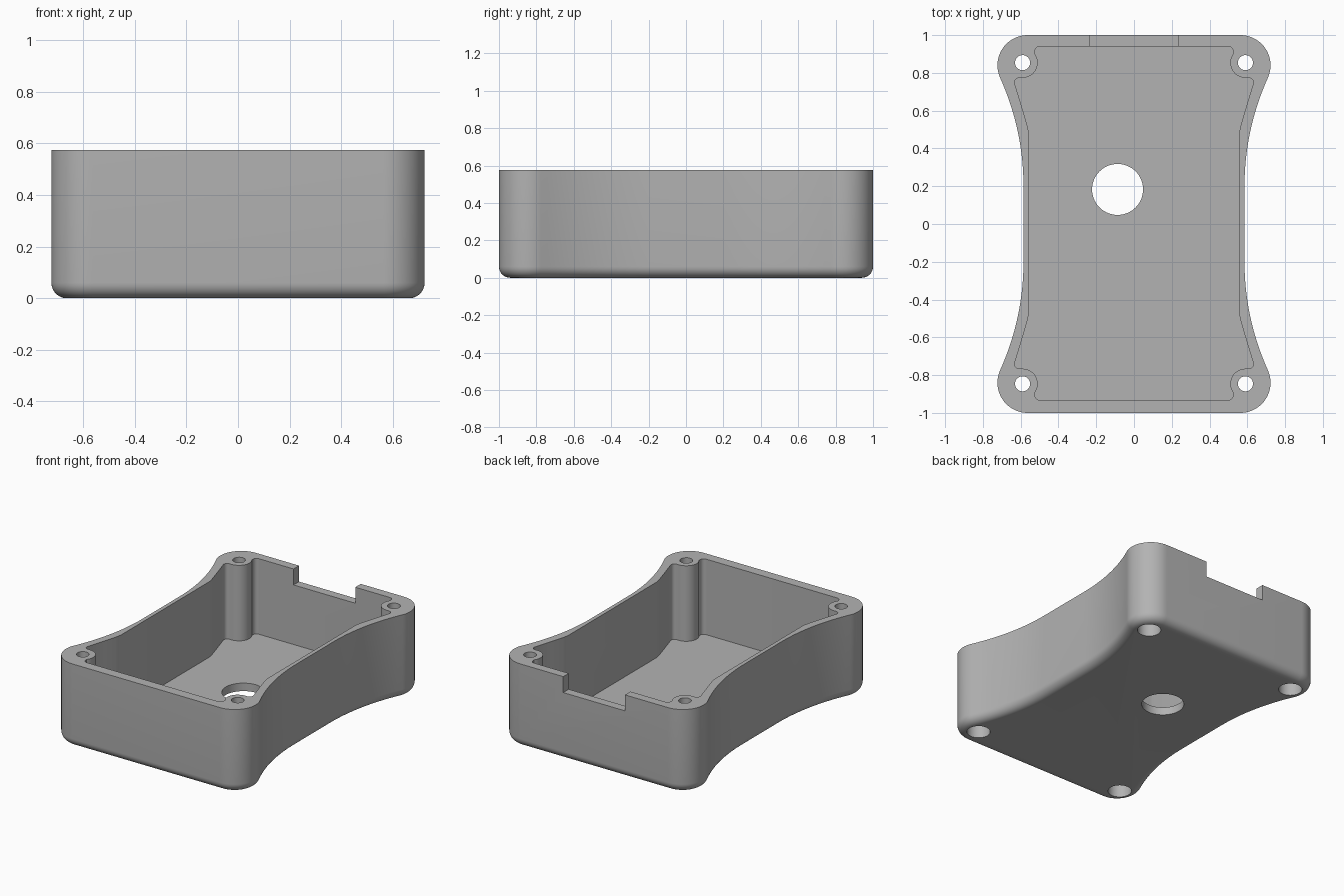
import bpy, bmesh
from math import sin, cos, radians, pi
from mathutils import Vector

if "Cube" in bpy.data.objects:
    bpy.data.objects.remove(bpy.data.objects["Cube"])

HEIGHT, FLOOR, FILLET = 0.575, 0.055, 0.06

grey = bpy.data.materials.new("plain_grey")
grey.use_nodes = True
COLOUR = (0.45, 0.45, 0.45, 1)
grey.diffuse_color = COLOUR
grey.node_tree.nodes["Principled BSDF"].inputs["Base Color"].default_value = COLOUR


def arc(cx, cy, r, start, end, steps):
    angles = [radians(start + (end - start) * i / steps) for i in range(steps + 1)]
    return [(cx + r * cos(a), cy + r * sin(a)) for a in angles]


def mirror_quarter(quarter, shift=0):
    """Repeat a quarter outline, running from back to side, in all four corners."""
    half = quarter + [(x, -y) for x, y in reversed(quarter)]
    full = half + [(-x, -y) for x, y in half]
    return [Vector((x, y + shift)) for x, y in reversed(full)]


def inset(loop, d):
    """Move a counter-clockwise outline inwards along its normals."""
    result = []
    for i, p in enumerate(loop):
        t = (loop[(i + 1) % len(loop)] - p).normalized() + (p - loop[i - 1]).normalized()
        t.normalize()
        result.append(p + d * Vector((-t.y, t.x)))
    return result


def loft(name, rings):
    """Solid from a list of (outline, height) with closed ends."""
    bm = bmesh.new()
    loops = [[bm.verts.new((p[0], p[1], z)) for p in loop] for loop, z in rings]
    for low, high in zip(loops, loops[1:]):
        for i in range(len(low)):
            j = (i + 1) % len(low)
            bm.faces.new((low[i], low[j], high[j], high[i]))
    bm.faces.new(list(reversed(loops[0])))
    bm.faces.new(loops[-1])
    bmesh.ops.recalc_face_normals(bm, faces=bm.faces)
    mesh = bpy.data.meshes.new(name)
    bm.to_mesh(mesh)
    bm.free()
    mesh.materials.append(grey)
    obj = bpy.data.objects.new(name, mesh)
    bpy.context.collection.objects.link(obj)
    return obj


def cylinder(x, y, r, z0, z1, sides=48):
    ring = arc(x, y, r, 0, 360 * (sides - 1) / sides, sides - 1)
    return loft("hole_cutter", [(ring, z0), (ring, z1)])


# Outer shell: round corners, waisted sides, rounded bottom edge
corner = arc(0.563, 0.84, 0.16, 90, -24, 24)
a, b, c = Vector(corner[-1]), Vector((0.585, 0.497)), Vector((0.585, 0.2))
waist = []
for i in range(1, 17):
    t = i / 16
    waist.append(tuple(a * (1 - t) ** 2 + b * 2 * t * (1 - t) + c * t * t))
outline = mirror_quarter(corner + waist)
rings = []
for i in range(9):
    w = i / 8 * pi / 2
    rings.append((inset(outline, FILLET * (1 - sin(w))), FILLET * (1 - cos(w))))
rings.append((outline, HEIGHT))
case = loft("enclosure_base", rings)

# Cavity outline that leaves a screw post in each corner
pocket = arc(0.497, 0.936, 0, 0, 0, 1)[:1]
pocket += arc(0.5, 0.911, 0.025, 75, 0, 5)
pocket += arc(0.59, 0.85, 0.08, 142, 270, 20)
pocket += arc(0.607, 0.745, 0.025, 80, -15, 6)
pocket += [(0.592, 0.61), (0.567, 0.525), (0.558, 0.485)]
cavity = mirror_quarter(pocket, 0.004)
cutters = [loft("cavity_cutter", [(cavity, FLOOR), (cavity, HEIGHT + 0.1)])]

# Screw holes with wide bores from below
for sx in (-1, 1):
    for sy in (-1, 1):
        x, y = sx * 0.59, sy * 0.85 + 0.004
        cutters.append(cylinder(x, y, 0.04, 0.3, HEIGHT + 0.1))
        cutters.append(cylinder(x, y, 0.075, -0.1, 0.4))

# Floor opening and cable notch in the back wall
cutters.append(cylinder(-0.087, 0.183, 0.135, -0.1, FLOOR + 0.1, 64))
slot = [(-0.235, 0.9), (0.235, 0.9), (0.235, 1.1), (-0.235, 1.1)]
cutters.append(loft("notch_cutter", [(slot, HEIGHT - 0.11), (slot, HEIGHT + 0.1)]))

# Cut everything, then remove the cutters
bpy.context.view_layer.objects.active = case
for cutter in cutters:
    mod = case.modifiers.new("cut", "BOOLEAN")
    mod.operation = "DIFFERENCE"
    mod.solver = "EXACT"
    mod.object = cutter
    bpy.ops.object.modifier_apply(modifier=mod.name)
    bpy.data.objects.remove(cutter)

bpy.ops.object.select_all(action="DESELECT")
case.select_set(True)
bpy.ops.object.shade_smooth_by_angle(angle=radians(30))
